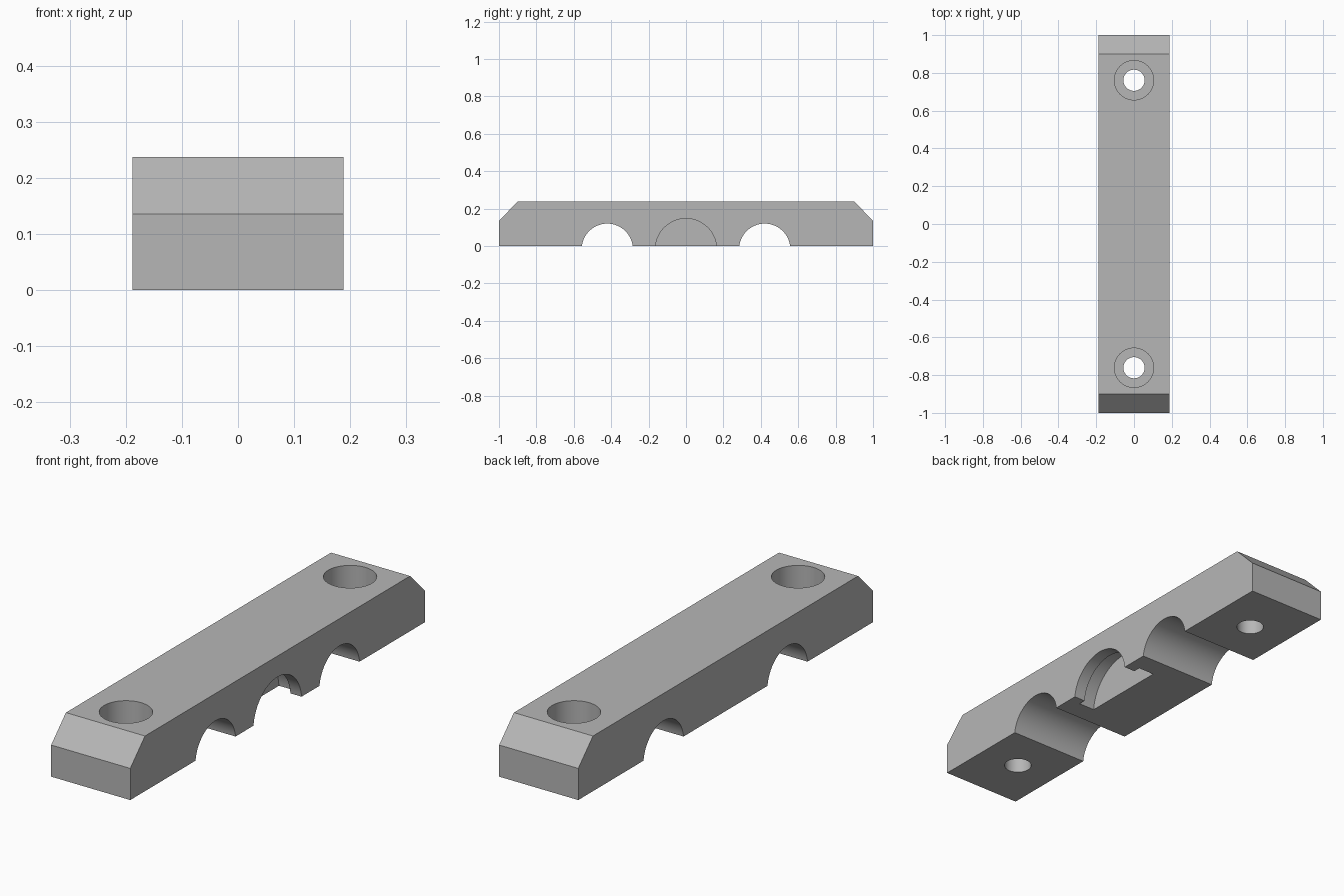
import bpy, bmesh, math
from mathutils import Matrix

cube = bpy.data.objects.get("Cube")
if cube:
    bpy.data.objects.remove(cube, do_unlink=True)

HALF_W, HEIGHT = 0.188, 0.237
AXIS_Z = -0.017          # shared axis height of the round grooves

grey = bpy.data.materials.new("plain_grey")
grey.use_nodes = True
colour = (0.47, 0.47, 0.47, 1)
grey.diffuse_color = colour
grey.node_tree.nodes["Principled BSDF"].inputs["Base Color"].default_value = colour


def make_object(name, bm):
    bmesh.ops.recalc_face_normals(bm, faces=bm.faces)
    mesh = bpy.data.meshes.new(name)
    bm.to_mesh(mesh)
    bm.free()
    mesh.materials.append(grey)
    obj = bpy.data.objects.new(name, mesh)
    bpy.context.collection.objects.link(obj)
    return obj


def cylinder(name, radius, start, end, axis, y, z=0):
    """Cylinder from start to end along X or Z."""
    bm = bmesh.new()
    turn = Matrix.Rotation(math.pi / 2, 4, 'Y') if axis == 'X' else Matrix()
    mid = (start + end) / 2
    place = Matrix.Translation((mid, y, z) if axis == 'X' else (0, y, mid))
    bmesh.ops.create_cone(bm, cap_ends=True, segments=64, radius1=radius, radius2=radius,
                          depth=end - start, matrix=place @ turn)
    return make_object(name, bm)


# Clamp bar: chamfered side profile extruded across the width
profile = [(-1, 0), (1, 0), (1, 0.136), (0.9, HEIGHT), (-0.9, HEIGHT), (-1, 0.136)]
bm = bmesh.new()
face = bm.faces.new([bm.verts.new((-HALF_W, y, z)) for y, z in profile])
side = bmesh.ops.extrude_face_region(bm, geom=[face])["geom"]
bmesh.ops.translate(bm, vec=(2 * HALF_W, 0, 0),
                    verts=[v for v in side if isinstance(v, bmesh.types.BMVert)])
bar = make_object("clamp_bar", bm)

# Rod grooves, screw holes and counterbores at both ends
cutters = []
for s in (-1, 1):
    cutters += [
        cylinder("rod_groove", 0.137, -0.3, 0.3, 'X', s * 0.421, AXIS_Z),
        cylinder("screw_hole", 0.056, -0.1, 0.3, 'Z', s * 0.761),
        cylinder("counterbore", 0.104, 0.11, 0.3, 'Z', s * 0.761),
    ]
# Blind bearing pocket with a narrower lip at the open side
cutters += [
    cylinder("pocket", 0.196, 0.058, 0.135, 'X', 0, AXIS_Z),
    cylinder("pocket_mouth", 0.164, 0.1, 0.3, 'X', 0, AXIS_Z),
]

bpy.ops.object.select_all(action='DESELECT')
bpy.context.view_layer.objects.active = bar
bar.select_set(True)
for cutter in cutters:
    cutter.hide_render = True
    cut = bar.modifiers.new(cutter.name, 'BOOLEAN')
    cut.operation = 'DIFFERENCE'
    cut.solver = 'EXACT'
    cut.object = cutter
    bpy.ops.object.modifier_apply(modifier=cut.name)
for cutter in cutters:
    bpy.data.objects.remove(cutter, do_unlink=True)

bpy.ops.object.shade_smooth_by_angle(angle=math.radians(30))
